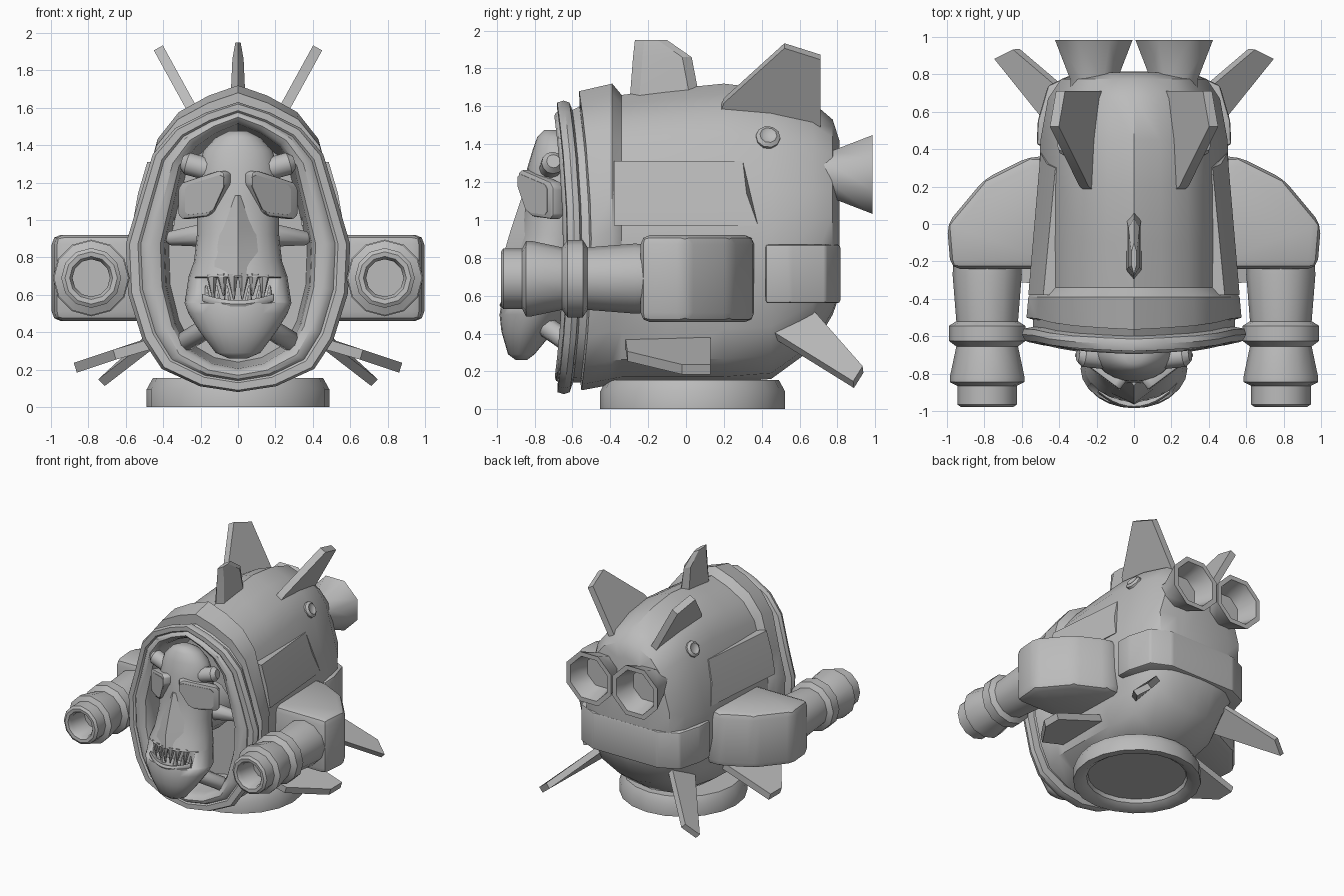
import bpy, bmesh, math
from mathutils import Vector

cube = bpy.data.objects.get("Cube")
if cube:
    bpy.data.objects.remove(cube, do_unlink=True)

GREY = (0.5, 0.5, 0.5, 1)
metal = bpy.data.materials.new("plain_grey")
metal.use_nodes = True
metal.diffuse_color = GREY
bsdf = next(n for n in metal.node_tree.nodes if n.type == 'BSDF_PRINCIPLED')
bsdf.inputs["Base Color"].default_value = GREY


def loft(name, rings, mirror=False, bevel=0, smooth=35):
    """Skin a row of equal rings and cap both ends."""
    bm = bmesh.new()
    rows = [[bm.verts.new(p) for p in ring] for ring in rings]
    n = len(rows[0])
    for a, b in zip(rows, rows[1:]):
        for i in range(n):
            j = (i + 1) % n
            bm.faces.new((a[i], a[j], b[j], b[i]))
    bm.faces.new(rows[0])
    bm.faces.new(rows[-1])
    if bevel:
        bmesh.ops.bevel(bm, geom=bm.edges[:], offset=bevel, segments=2,
                        profile=0.5, affect='EDGES')
    bmesh.ops.recalc_face_normals(bm, faces=bm.faces[:])
    mesh = bpy.data.meshes.new(name)
    bm.to_mesh(mesh)
    bm.free()
    mesh.materials.append(metal)
    mesh.shade_smooth()
    mesh.set_sharp_from_angle(angle=math.radians(smooth))
    obj = bpy.data.objects.new(name, mesh)
    bpy.context.scene.collection.objects.link(obj)
    if mirror:
        obj.modifiers.new("mirror", 'MIRROR').use_mirror_merge = False


def lathe(name, origin, axis, profile, n=12, mirror=False):
    """Turn (radius, distance) pairs around an axis."""
    o, d = Vector(origin), Vector(axis).normalized()
    u = d.orthogonal().normalized()
    v = d.cross(u)
    angles = [2 * math.pi * (i + 0.5) / n for i in range(n)]
    loft(name, [[o + d * t + (u * math.cos(a) + v * math.sin(a)) * r for a in angles]
                for r, t in profile], mirror, smooth=35 if n > 10 else 50)


def rod(name, a, b, r1, r2, n=8, mirror=True):
    """Straight bar with a slightly rounded far end."""
    axis = Vector(b) - Vector(a)
    length = axis.length
    lathe(name, a, axis, [(r1, 0), (r2, length - r2 * .5), (r2 * .6, length)], n, mirror)


def plate(name, points, thickness, mirror=True, bevel=0):
    """Flat polygon in space given an even thickness."""
    pts = [Vector(p) for p in points]
    normal = sum(((a - pts[0]).cross(b - pts[0])
                  for a, b in zip(pts[1:], pts[2:])), Vector()).normalized()
    h = normal * thickness / 2
    loft(name, [[p - h for p in pts], [p + h for p in pts]], mirror, bevel)


# Egg outline shared by the shell sections: (width share, height share)
EGG = [(0, 1), (.28, .965), (.56, .91), (.76, .82), (.9, .64), (1, .51), (.98, .34),
       (.85, .18), (.68, .08), (.34, .02), (0, 0)]
EGG += [(-x, z) for x, z in EGG[-2:0:-1]]


def egg(y, w, top, bottom, bend=0, power=1):
    """One shell section; bend pushes its ends forward, power below 1 squares its lower half."""
    ring = []
    for x, f in EGG:
        z = bottom + f * (top - bottom)
        if f < .5:
            x = math.copysign(abs(x) ** power, x)
        ring.append((x * w, y - bend * ((z - .85) / .8) ** 2, z))
    return ring


# Shell in one skin: back, body, collar, groove, front rim, cavity
loft("helmet_shell", [egg(*s) for s in (
    (.81, .25, 1.42, .6), (.775, .39, 1.53, .5), (.67, .46, 1.62, .32),
    (.45, .5, 1.69, .16, 0, .8), (.2, .51, 1.72, .14, 0, .6), (-.1, .52, 1.69, .14, 0, .6),
    (-.34, .525, 1.66, .14, 0, .6), (-.39, .565, 1.72, .13, 0, .75), (-.5, .575, 1.68, .1, .06),
    (-.51, .54, 1.6, .14, .06), (-.55, .54, 1.58, .14, .06),
    (-.56, .59, 1.62, .09, .06), (-.59, .6, 1.63, .08, .06), (-.625, .58, 1.62, .09, .06),
    (-.63, .535, 1.585, .13, .06), (-.62, .52, 1.575, .14, .06),
    (-.64, .5, 1.565, .15, .06), (-.65, .46, 1.55, .17, .06), (-.635, .415, 1.53, .19, .06),
    (-.6, .395, 1.515, .205, .06), (-.56, .39, 1.51, .21, .06), (-.3, .37, 1.46, .24))])

# Side panels, rear band and rivets
loft("side_panel", [
    [(.34, -.38, 1.31), (.485, -.38, 1.31), (.535, -.38, 1.14), (.565, -.38, .97), (.34, -.38, .97)],
    [(.34, .3, 1.31), (.42, .3, 1.31), (.465, .32, 1.14), (.5, .38, .97), (.34, .38, .97)]], True)
band = [(.52, .42), (.515, .55), (.46, .74), (.3, .815)]
plate("rear_band", [(x, y, .715) for x, y in band]
      + [(-x, y, .715) for x, y in reversed(band)], .31, False, .015)
lathe("rivet", (.34, .43, 1.42), (.85, .1, .5), [(.065, 0), (.065, .04), (.045, .055), (.03, .045)], 10, True)

# Base ring with a recessed underside
lathe("base_ring", (0, .035, 0), (0, 0, 1),
      [(.375, .06), (.385, .03), (.43, 0), (.488, 0), (.488, .095), (.455, .155)], 20)

# Shoulder pods and cannons
plate("shoulder_pod", [(x, y, .69) for x, y in
      ((.42, .36), (.56, .36), (.8, .24), (1, 0), (.98, -.24), (.42, -.24))], .46, True, .05)
lathe("cannon", (.785, 0, .69), (0, -1, 0),
      [(.18, .2), (.185, .27), (.165, .52), (.205, .545), (.205, .625), (.165, .655),
       (.2, .82), (.2, .845), (.16, .865), (.16, .965), (.14, .978), (.115, .975),
       (.1, .95), (.1, .78)], 12, True)

# Rear boosters
lathe("booster", (.215, 0, 1.24), (0, 1, 0),
      [(.135, .7), (.135, .77), (.225, .985), (.185, .985), (.14, .82)], 8, True)

# Fins
loft("top_fin", [[(0, a, z), (w, a + .05, z), (w, b - .05, z), (0, b, z), (-w, b - .05, z), (-w, a + .05, z)]
                 for a, b, z, w in ((-.3, .08, 1.6, .042), (-.28, .03, 1.86, .03), (-.27, -.1, 1.95, .014))],
     smooth=20)
plate("upper_fin", [(.25 + (z - 1.6) * .55, y, z) for y, z in
      ((.18, 1.58), (.2, 1.63), (.52, 1.92), (.71, 1.86), (.71, 1.46), (.4, 1.5))], .055)
plate("rear_fin", [(.33, .68, .5), (.63, .935, .21), (.73, .885, .13), (.38, .45, .4)], .05)
plate("side_fin", [(.42, -.32, .35), (.66, -.31, .28), (.87, -.02, .21), (.87, .13, .21), (.42, .13, .36)], .055)

# Face: stacked ovals, with the front pushed in at the mouth
SIDES = 24


def oval(z, w, front, back, mouth=False):
    ring = []
    for i in range(SIDES):
        a = 2 * math.pi * i / SIDES
        x, y = w * math.cos(a), (front + back) / 2 + (back - front) / 2 * math.sin(a)
        if mouth and abs(x) < .2 and y < -.83:
            y = -.83
        ring.append((x, y, z))
    return ring


loft("head", [oval(*s) for s in (
    (.26, .05, -.9, -.84), (.29, .12, -.94, -.8), (.41, .21, -.975, -.7),
    (.5, .265, -.985, -.62), (.555, .285, -.975, -.58), (.56, .285, -.965, -.58, True),
    (.69, .265, -.95, -.56, True), (.695, .265, -.95, -.55), (.78, .235, -.92, -.53),
    (.92, .22, -.87, -.52), (1.1, .22, -.85, -.5), (1.27, .215, -.84, -.52),
    (1.37, .185, -.81, -.56), (1.44, .12, -.785, -.6), (1.475, .05, -.75, -.66))], smooth=50)
rod("neck", (0, -.7, .9), (0, -.28, .85), .2, .2, 12, False)

# Flared nose running down to the corners of the mouth
loft("nose", [[(w, back, z), (0, tip, z), (-w, back, z), (0, -.75, z)] for z, w, back, tip in (
    (1.13, .02, -.84, -.865), (.95, .09, -.845, -.925), (.83, .14, -.855, -.96), (.7, .2, -.87, -.965))],
     smooth=25)

# Lower lip: a band bent around the front of the jaw
lip = []
for k in range(-5, 6):
    x = .038 * k
    y, z = -.975 + 2.2 * x * x, .55 + x * x
    lip.append([(x, y, z - .02), (x, y - .01, z), (x, y, z + .02), (x, y + .06, z)])
loft("lower_lip", lip, smooth=50)

# Teeth
for k in range(3):
    x = .03 + .055 * k
    y = -.925 + 2.2 * x * x
    rod("upper_tooth", (x, y, .71), (x - .008, y - .01, .575 + .02 * (k % 2)), .032, .005, 6)
    rod("lower_tooth", (x + .025, y + .015, .54), (x + .03, y + .01, .65), .026, .005, 6)

# Slanted eyewear with side straps
lens = [(.055, 1.19), (.055, 1.25), (.08, 1.265), (.28, 1.2), (.3, 1.17), (.3, 1.025), (.28, 1.005),
        (.15, 1.02), (.12, 1.04)]
plate("lens_frame", [(x, -.9 + .75 * x, z) for x, z in lens], .07, True, .01)
plate("lens", [(.18 + (x - .18) * .85, -.942 + .75 * (.18 + (x - .18) * .85), 1.13 + (z - 1.13) * .82)
               for x, z in lens], .009)
for z in (1.05, 1.1, 1.15):
    rod("eyewear_strap", (.28, -.72, z), (.24, -.62, z - .01), .022, .022)

# Temple bolts and inner braces
rod("temple_bolt", (.12, -.72, 1.26), (.3, -.7, 1.31), .06, .06, 12)
rod("ear_spike", (.16, -.58, .92), (.38, -.52, .9), .07, .04)
rod("lower_brace", (.12, -.76, .45), (.3, -.6, .34), .055, .055)
